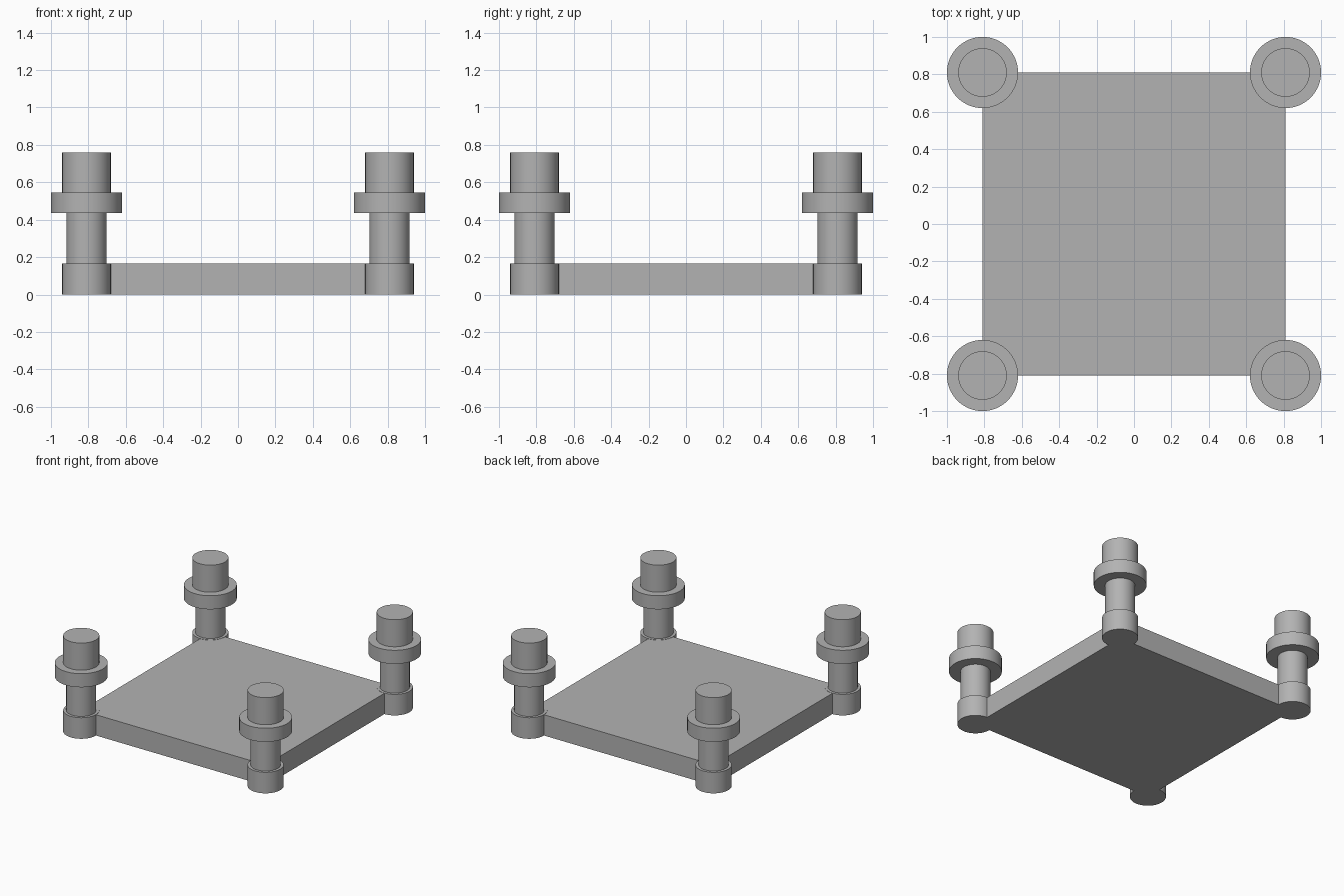
import bpy
import bmesh
import math

if "Cube" in bpy.data.objects:
    bpy.data.objects.remove(bpy.data.objects["Cube"], do_unlink=True)

grey = bpy.data.materials.new("plain grey")
grey.use_nodes = True
colour = (0.45, 0.45, 0.45, 1)
grey.diffuse_color = colour
grey.node_tree.nodes["Principled BSDF"].inputs["Base Color"].default_value = colour

CORNER = 0.81   # distance of the post axes from the centre
SIDES = 64


def post(name, x, y, profile):
    """Turn a closed (radius, height) outline into a round post."""
    bm = bmesh.new()
    rings = []
    for radius, z in profile:
        ring = []
        for i in range(SIDES):
            a = 2 * math.pi * i / SIDES
            ring.append(bm.verts.new((radius * math.cos(a), radius * math.sin(a), z)))
        rings.append(ring)
    for low, high in zip(rings, rings[1:]):
        for i in range(SIDES):
            j = (i + 1) % SIDES
            bm.faces.new((low[i], low[j], high[j], high[i]))
    bm.faces.new(rings[0][::-1])
    bm.faces.new(rings[-1])
    mesh = bpy.data.meshes.new(name)
    bm.to_mesh(mesh)
    bm.free()
    mesh.materials.append(grey)
    obj = bpy.data.objects.new(name, mesh)
    obj.location = (x, y, 0)
    bpy.context.collection.objects.link(obj)
    bpy.ops.object.select_all(action="DESELECT")
    obj.select_set(True)
    bpy.context.view_layer.objects.active = obj
    bpy.ops.object.shade_smooth_by_angle(angle=math.radians(30))


# Flat square base plate
bpy.ops.mesh.primitive_cube_add(size=1, location=(0, 0, 0.0825))
plate = bpy.context.object
plate.name = "base_plate"
plate.scale = (2 * CORNER, 2 * CORNER, 0.165)
plate.data.materials.append(grey)

# Corner posts: foot, narrow shaft, wide collar, head
foot, shaft, collar, head = 0.13, 0.108, 0.19, 0.13
outline = [(foot, 0), (foot, 0.167), (shaft, 0.167), (shaft, 0.437),
           (collar, 0.437), (collar, 0.545), (head, 0.545), (head, 0.76)]
for side, sx in (("left", 1), ("right", -1)):
    for end, sy in (("front", -1), ("back", 1)):
        post(f"{end}_{side}_post", sx * CORNER, sy * CORNER, outline)
